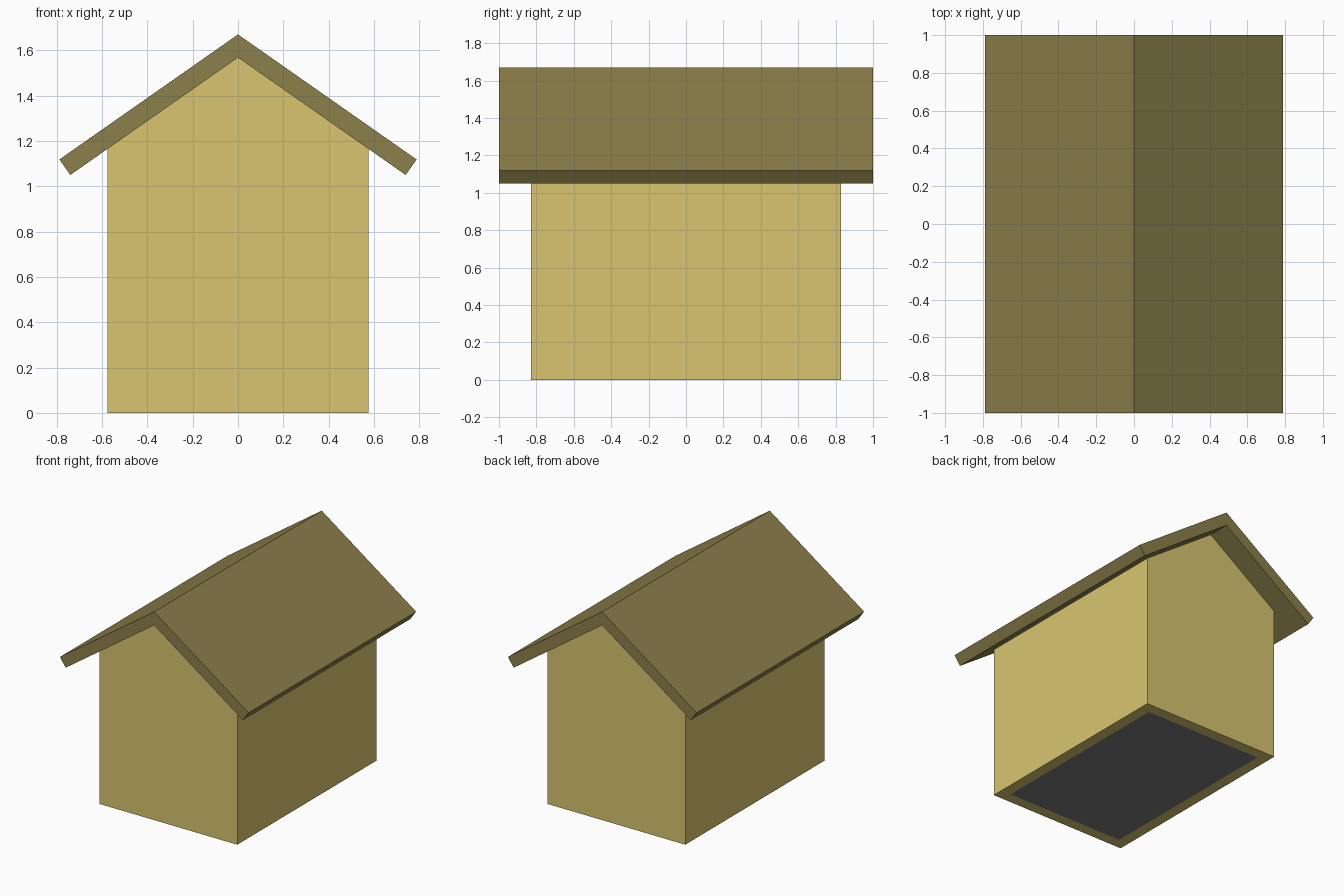
import bpy, bmesh, math

if "Cube" in bpy.data.objects:
    bpy.data.objects.remove(bpy.data.objects["Cube"])

PITCH = math.tan(math.radians(35))
WALL_X, WALL_Y, T = 0.575, 0.83, 0.083   # half width, half depth, board thickness
APEX = 1.568                             # underside of the roof ridge


def material(name, rgb):
    m = bpy.data.materials.new(name)
    m.diffuse_color = (*rgb, 1)
    m.use_nodes = True
    m.node_tree.nodes["Principled BSDF"].inputs["Base Color"].default_value = m.diffuse_color
    return m


def prism(name, profile, y0, y1, mat):
    """Extrude an xz profile from y0 to y1."""
    bm = bmesh.new()
    face = bm.faces.new([bm.verts.new((x, y0, z)) for x, z in profile])
    new = bmesh.ops.extrude_face_region(bm, geom=[face])["geom"]
    verts = [v for v in new if isinstance(v, bmesh.types.BMVert)]
    bmesh.ops.translate(bm, vec=(0, y1 - y0, 0), verts=verts)
    bmesh.ops.recalc_face_normals(bm, faces=bm.faces)
    me = bpy.data.meshes.new(name)
    bm.to_mesh(me)
    bm.free()
    me.materials.append(mat)
    ob = bpy.data.objects.new(name, me)
    bpy.context.collection.objects.link(ob)
    return ob


def under(x):
    return APEX - abs(x) * PITCH


yellow = material("wall_yellow", (0.69, 0.56, 0.16))
olive = material("roof_olive", (0.26, 0.215, 0.07))
dark = material("floor_dark", (0.2, 0.2, 0.2))

# Gable end walls
gable = [(-WALL_X, 0), (WALL_X, 0), (WALL_X, under(WALL_X)), (0, APEX), (-WALL_X, under(WALL_X))]
prism("front_wall", gable, -WALL_Y, -WALL_Y + T, yellow)
prism("back_wall", gable, WALL_Y - T, WALL_Y, yellow)

# Side walls with tops cut to the roof pitch
inner = WALL_X - T
for name, s in (("left_wall", -1), ("right_wall", 1)):
    side = [(s * inner, 0), (s * WALL_X, 0), (s * WALL_X, under(WALL_X)), (s * inner, under(inner))]
    prism(name, side, -WALL_Y + T, WALL_Y - T, yellow)

# Floor panel set flush inside the walls
prism("floor", [(-inner, 0), (inner, 0), (inner, 0.02), (-inner, 0.02)],
      -WALL_Y + T, WALL_Y - T, dark)

# Folded roof with square-cut eaves
ridge, eave = 1.67, 0.788
eave_z = ridge - eave * PITCH
low_x = eave - 0.048
roof = [(-eave, eave_z), (-low_x, under(low_x)), (0, APEX),
        (low_x, under(low_x)), (eave, eave_z), (0, ridge)]
prism("roof", roof, -1, 1, olive)
